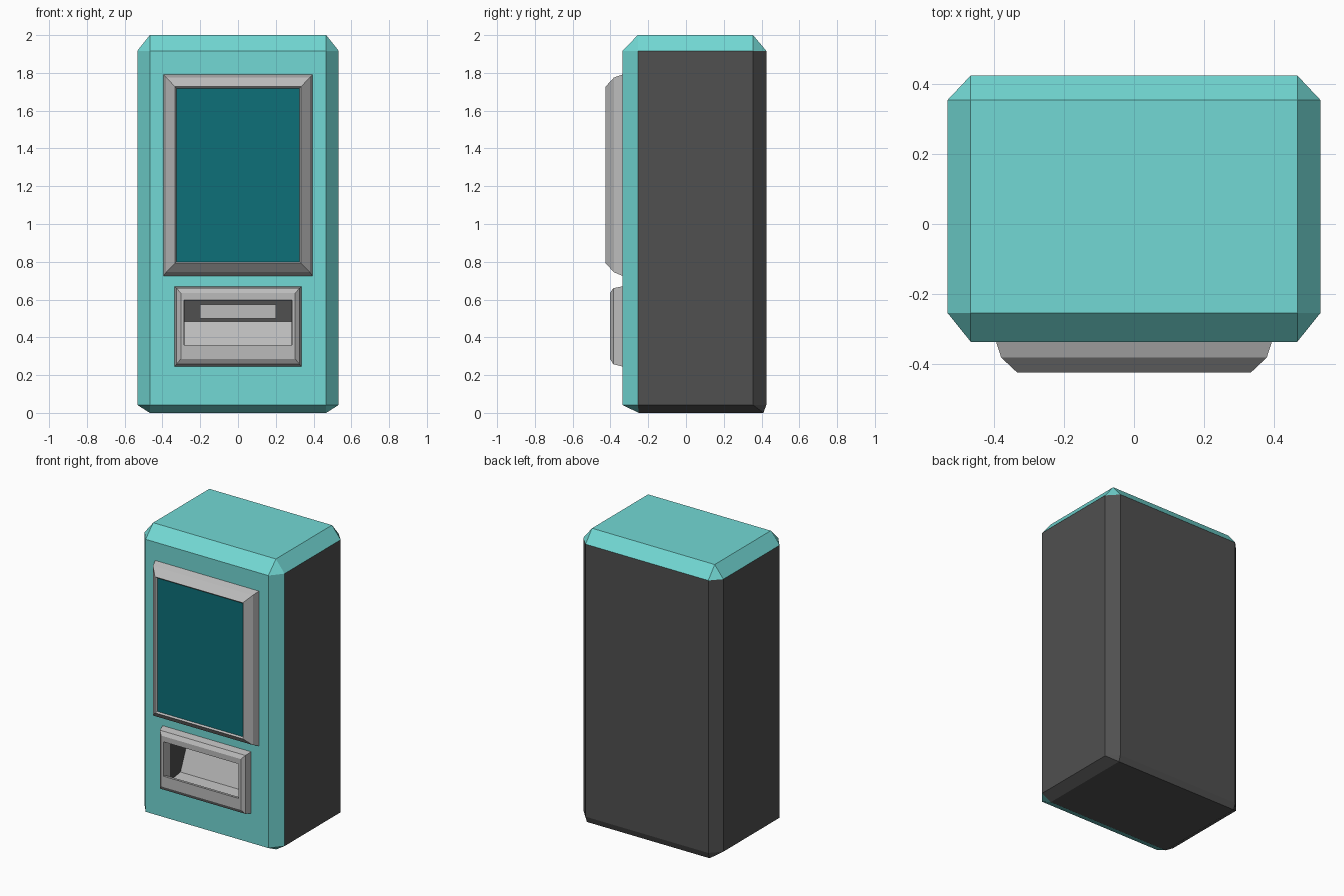
import bpy, bmesh

if "Cube" in bpy.data.objects:
    bpy.data.objects.remove(bpy.data.objects["Cube"])


def material(name, rgb):
    m = bpy.data.materials.new(name)
    m.diffuse_color = (*rgb, 1)
    m.use_nodes = True
    m.node_tree.nodes["Principled BSDF"].inputs["Base Color"].default_value = m.diffuse_color
    return m


teal = material("teal_paint", (0.17, 0.69, 0.66))
dark = material("dark_metal", (0.08, 0.08, 0.08))
glass = material("screen_teal", (0.004, 0.16, 0.19))
silver = material("silver", (0.5, 0.5, 0.5))


def loft(name, rings, mats, cap_start=True, cap_end=True):
    """Join equally sized rings of points with quads; merge doubled points."""
    bm = bmesh.new()
    loops = [[bm.verts.new(p) for p in r] for r in rings]
    n = len(loops[0])
    for a, b in zip(loops, loops[1:]):
        for i in range(n):
            j = (i + 1) % n
            bm.faces.new((a[i], a[j], b[j], b[i]))
    if cap_start:
        bm.faces.new(loops[0][::-1])
    if cap_end:
        bm.faces.new(loops[-1])
    bmesh.ops.remove_doubles(bm, verts=bm.verts, dist=1e-4)
    bmesh.ops.recalc_face_normals(bm, faces=bm.faces)
    me = bpy.data.meshes.new(name)
    bm.to_mesh(me)
    bm.free()
    for m in mats:
        me.materials.append(m)
    ob = bpy.data.objects.new(name, me)
    bpy.context.collection.objects.link(ob)
    return ob


def rect(hx, z0, z1, y):
    return [(-hx, y, z0), (hx, y, z0), (hx, y, z1), (-hx, y, z1)]


def box(name, hx, y0, y1, z0, z1, mat):
    return loft(name, [rect(hx, z0, z1, y0), rect(hx, z0, z1, y1)], [mat])


def octagon(hx, hx_in, y0, y0_in, y1_in, y1, z):
    half = [(hx_in, y0), (hx, y0_in), (hx, y1_in), (hx_in, y1)]
    return [(x, y, z) for x, y in half + [(-x, y) for x, y in half[::-1]]]


# Cabinet: chamfered octagonal column closing to rectangles at both ends
W, WI = 0.533, 0.467
cabinet = loft("cabinet", [
    octagon(WI, WI, -0.25, -0.25, 0.41, 0.41, 0),
    octagon(W, WI, -0.337, -0.255, 0.355, 0.425, 0.042),
    octagon(W, WI, -0.337, -0.255, 0.355, 0.425, 1.917),
    octagon(WI, WI, -0.255, -0.255, 0.355, 0.355, 2.0)], [dark, teal])

# Teal on the front, its chamfers and the whole top; dark elsewhere
for f in cabinet.data.polygons:
    front = f.normal.y < -0.2
    f.material_index = int(front or f.normal.z > 0.2)

# Recess cut for the dispensing tray
cutter = box("tray_cutter", 0.285, -0.5, -0.13, 0.30, 0.595, dark)
cutter.hide_render = True
cutter.hide_viewport = True
cut = cabinet.modifiers.new("tray_recess", 'BOOLEAN')
cut.object = cutter
cut.solver = 'EXACT'

# Display bezel and screen
loft("display_bezel", [
    rect(0.395, 0.725, 1.792, -0.335),
    rect(0.380, 0.745, 1.775, -0.382),
    rect(0.334, 0.792, 1.728, -0.425),
    rect(0.325, 0.799, 1.717, -0.412)], [silver], False, False)
box("display_screen", 0.325, -0.412, -0.34, 0.799, 1.717, glass)

# Tray surround with a deep front lip
loft("tray_surround", [
    rect(0.337, 0.245, 0.670, -0.335),
    rect(0.326, 0.258, 0.660, -0.385),
    rect(0.303, 0.285, 0.635, -0.402),
    rect(0.286, 0.360, 0.597, -0.402),
    rect(0.284, 0.355, 0.594, -0.375),
    rect(0.284, 0.302, 0.594, -0.335)], [silver], False, False)

# Sloped tray flap, its floor, and the slot plate behind it
flap = [(-0.34, 0.302), (-0.22, 0.32), (-0.15, 0.485), (-0.135, 0.485), (-0.135, 0.302)]
loft("tray_flap", [[(x, y, z) for y, z in flap] for x in (-0.284, 0.284)], [silver])
box("slot_plate", 0.20, -0.142, -0.128, 0.50, 0.575, silver)
